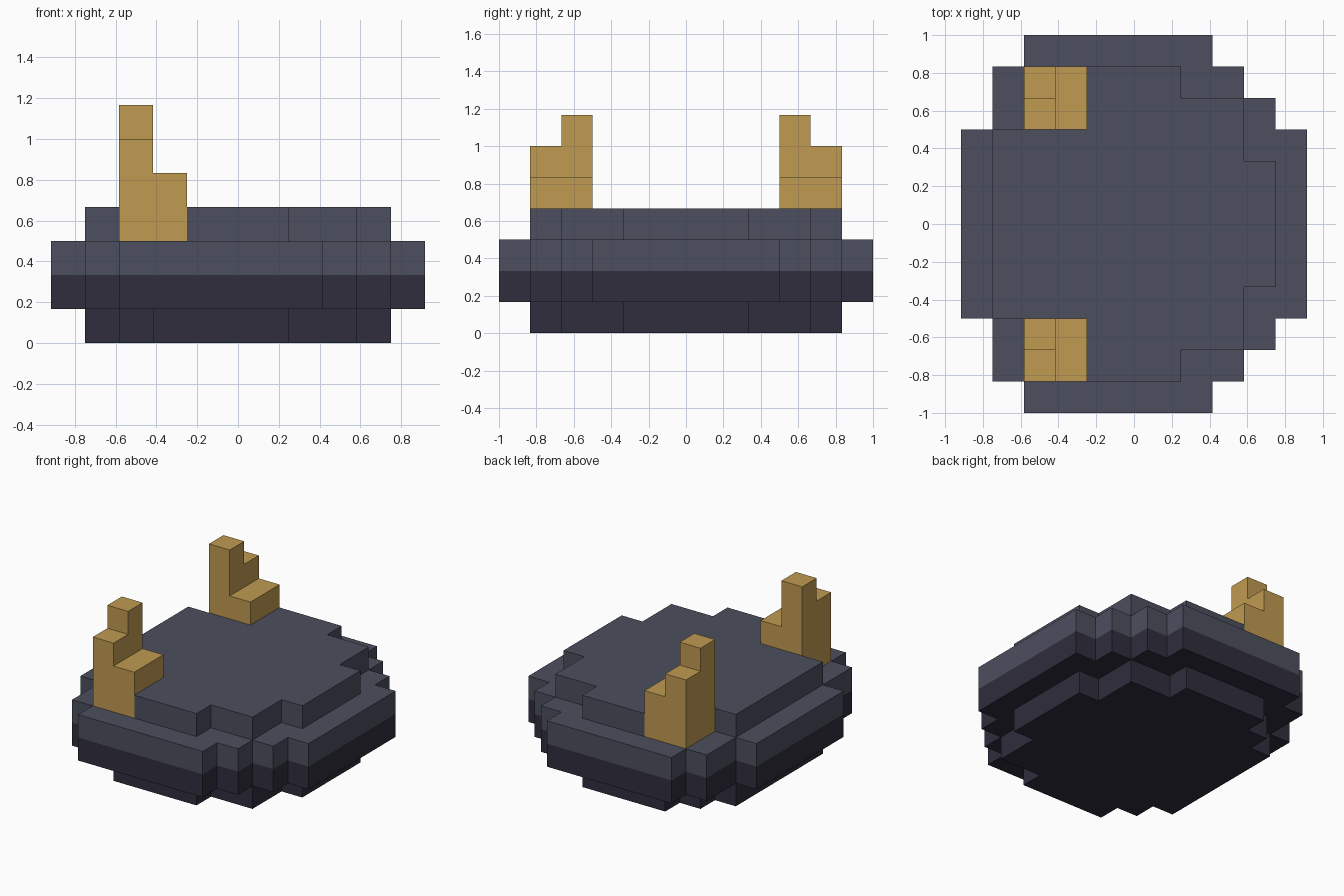
import bpy
import bmesh

U = 1 / 6  # block size

cube = bpy.data.objects.get("Cube")
if cube:
    bpy.data.objects.remove(cube, do_unlink=True)


def material(name, hex_code):
    srgb = [int(hex_code[i:i + 2], 16) / 255 for i in (0, 2, 4)]
    col = [c / 12.92 if c < 0.04045 else ((c + 0.055) / 1.055) ** 2.4 for c in srgb] + [1]
    m = bpy.data.materials.new(name)
    m.use_nodes = True
    m.diffuse_color = col
    bsdf = m.node_tree.nodes["Principled BSDF"]
    bsdf.inputs["Base Color"].default_value = col
    bsdf.inputs["Roughness"].default_value = 0.9
    return m


slate = material("slate grey", "4C4F5E")
dark = material("dark violet grey", "302D3D")
gold = material("horn gold", "C09B51")


def finish(name, bm, mats):
    bmesh.ops.recalc_face_normals(bm, faces=bm.faces)
    bmesh.ops.scale(bm, vec=(U, U, U), verts=bm.verts)
    mesh = bpy.data.meshes.new(name)
    bm.to_mesh(mesh)
    bm.free()
    for m in mats:
        mesh.materials.append(m)
    obj = bpy.data.objects.new(name, mesh)
    bpy.context.collection.objects.link(obj)
    return obj


def slab(name, half, levels, mats):
    """Stepped outline mirrored over y, raised through levels, one material per band."""
    outline = half + [(x, -y) for x, y in reversed(half)]
    n = len(outline)
    bm = bmesh.new()
    rings = [[bm.verts.new((x, y, z)) for x, y in outline] for z in levels]
    bm.faces.new(rings[0])
    bm.faces.new(rings[-1]).material_index = len(mats) - 1
    for band, (lo, hi) in enumerate(zip(rings, rings[1:])):
        for i in range(n):
            j = (i + 1) % n
            bm.faces.new((lo[i], lo[j], hi[j], hi[i])).material_index = band
    return finish(name, bm, mats)


# Body: inset base, wide two-tone rim, inset top with notches for the horns
slab("base_layer",
     [(-4.5, 3), (-3.5, 3), (-3.5, 4), (-2.5, 4), (-2.5, 5), (1.5, 5),
      (1.5, 4), (3.5, 4), (3.5, 2), (4.5, 2)], [0, 1], [dark])
slab("wide_rim",
     [(-5.5, 3), (-4.5, 3), (-4.5, 5), (-3.5, 5), (-3.5, 6), (2.5, 6), (2.5, 5),
      (3.5, 5), (3.5, 4), (4.5, 4), (4.5, 3), (5.5, 3)], [1, 2, 3], [dark, slate])
slab("top_layer",
     [(-4.5, 3), (-1.5, 3), (-1.5, 5), (1.5, 5), (1.5, 4), (3.5, 4),
      (3.5, 2), (4.5, 2)], [3, 4], [slate])


# Horns: L-shaped slices, the inner one a block taller
def horn(name, side):
    bm = bmesh.new()
    for y0, height in ((3, 7), (4, 6)):
        profile = [(-3.5, 3), (-1.5, 3), (-1.5, 5), (-2.5, 5), (-2.5, height), (-3.5, height)]
        face = bm.faces.new([bm.verts.new((x, side * y0, z)) for x, z in profile])
        grown = bmesh.ops.extrude_face_region(bm, geom=[face], use_keep_orig=True)["geom"]
        bmesh.ops.translate(bm, vec=(0, side, 0),
                            verts=[v for v in grown if isinstance(v, bmesh.types.BMVert)])
    finish(name, bm, [gold])


horn("front_horn", -1)
horn("back_horn", 1)
